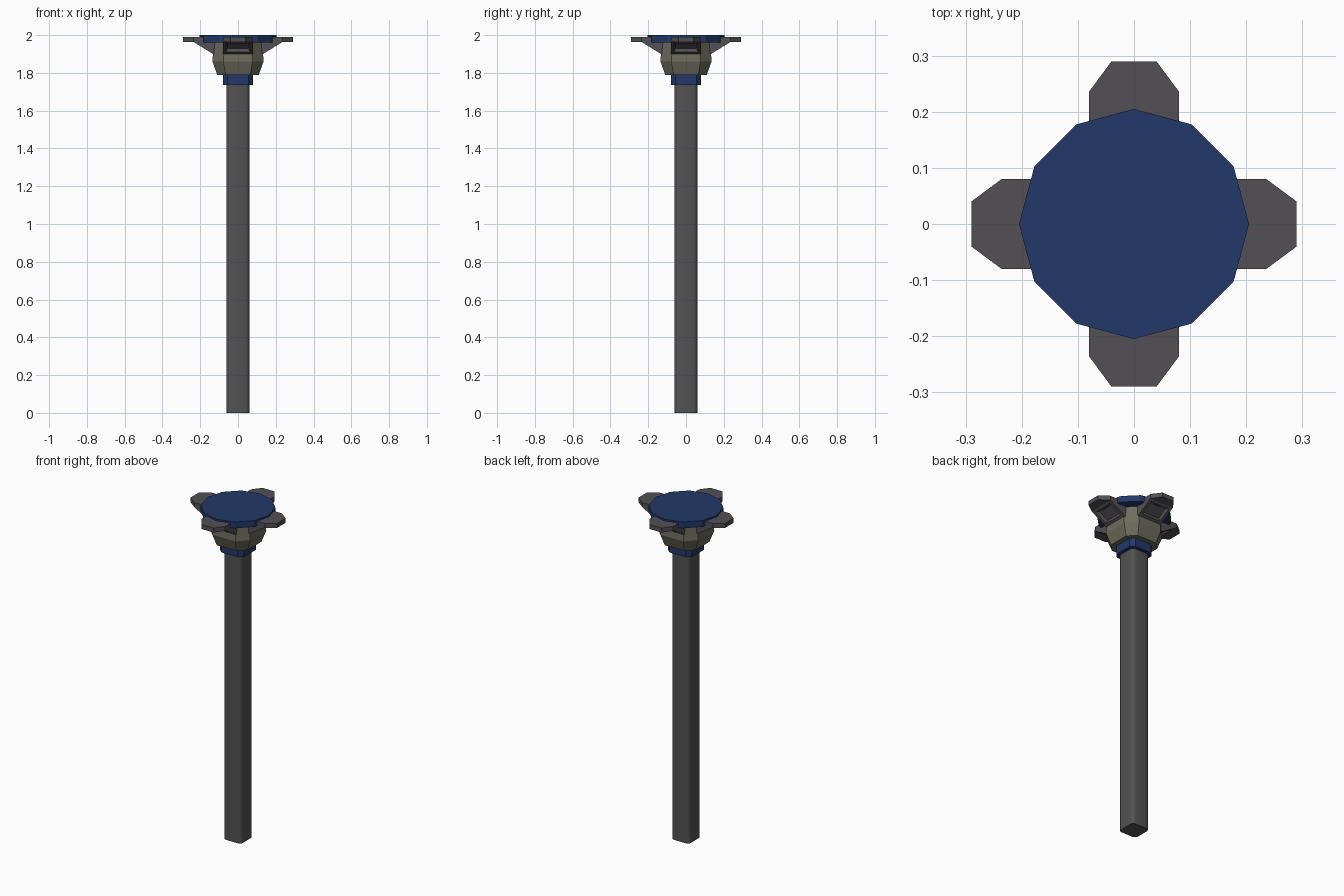
import bpy, bmesh, math
from mathutils import Matrix

if "Cube" in bpy.data.objects:
    bpy.data.objects.remove(bpy.data.objects["Cube"])


def material(name, rgb):
    m = bpy.data.materials.new(name)
    m.diffuse_color = (*rgb, 1)
    m.use_nodes = True
    m.node_tree.nodes["Principled BSDF"].inputs["Base Color"].default_value = m.diffuse_color
    return m


BLUE = material("blue", (0.016, 0.04, 0.14))
OLIVE = material("olive", (0.15, 0.15, 0.11))
STEEL = material("steel", (0.085, 0.08, 0.09))
POST = material("post_grey", (0.085, 0.085, 0.085))


def finish(name, bm, mat, smooth=False):
    bmesh.ops.recalc_face_normals(bm, faces=bm.faces)
    me = bpy.data.meshes.new(name)
    bm.to_mesh(me)
    bm.free()
    me.materials.append(mat)
    ob = bpy.data.objects.new(name, me)
    bpy.context.collection.objects.link(ob)
    if smooth:
        bpy.context.view_layer.objects.active = ob
        ob.select_set(True)
        bpy.ops.object.shade_smooth_by_angle(angle=math.radians(40))
        ob.select_set(False)
    return ob


def loft(bm, rings):
    """Skin a stack of equal-length point rings and cap both ends."""
    loops = [[bm.verts.new(p) for p in r] for r in rings]
    n = len(loops[0])
    for a, b in zip(loops, loops[1:]):
        for i in range(n):
            bm.faces.new((a[i], a[(i + 1) % n], b[(i + 1) % n], b[i]))
    bm.faces.new(loops[0])
    bm.faces.new(loops[-1])


def square(a, r, z, seg=1):
    """Square of half width a, corners cut (seg=1) or rounded by r."""
    pts = []
    for k in range(4):
        for i in range(seg + 1):
            t = math.pi / 2 * (k + i / seg)
            cx = (a - r) * (1 if k in (0, 3) else -1)
            cy = (a - r) * (1 if k in (0, 1) else -1)
            pts.append((cx + r * math.cos(t), cy + r * math.sin(t), z))
    return pts


# Post with rounded corners
bm = bmesh.new()
loft(bm, [square(0.06, 0.022, z, 4) for z in (0, 1.80)])
finish("post", bm, POST, True)

# Collar below the head
bm = bmesh.new()
loft(bm, [square(0.08, 0.025, z) for z in (1.737, 1.80)])
finish("collar", bm, BLUE)

# Head body, flaring from the collar
bm = bmesh.new()
loft(bm, [square(0.11, 0.045, 1.79), square(0.135, 0.058, 1.86),
          square(0.13, 0.058, 1.965)])
finish("head_body", bm, OLIVE)

# Twelve-sided top cap
bm = bmesh.new()
loft(bm, [[(0.205 * math.cos(math.tau * i / 12), 0.205 * math.sin(math.tau * i / 12), z)
           for i in range(12)] for z in (1.962, 2.0)])
finish("top_cap", bm, BLUE)

# Four arms: octagonal plate plus a wedge bracket with a recessed underside
for name, k in (("right", 0), ("back", 1), ("left", 2), ("front", 3)):
    turn = Matrix.Rotation(k * math.pi / 2, 4, 'Z')
    bm = bmesh.new()
    outline = [(0.09, -0.08), (0.236, -0.08), (0.29, -0.04),
               (0.29, 0.04), (0.236, 0.08), (0.09, 0.08)]
    loft(bm, [[(x, y, z) for x, y in outline] for z in (1.963, 1.99)])
    bm.transform(turn)
    finish(name + "_arm_plate", bm, STEEL)

    bm = bmesh.new()
    profile = [(0.09, 1.90), (0.132, 1.90), (0.236, 1.964), (0.09, 1.964)]
    loft(bm, [[(x, y, z) for x, z in profile] for y in (-0.08, 0.08)])
    bmesh.ops.recalc_face_normals(bm, faces=bm.faces)
    slope = [f for f in bm.faces if f.normal.x > 0.2 and f.normal.z < -0.2]
    bmesh.ops.inset_region(bm, faces=slope, thickness=0.025)
    bmesh.ops.inset_region(bm, faces=slope, thickness=0.008, depth=-0.02)
    bm.transform(turn)
    finish(name + "_arm_bracket", bm, STEEL)
